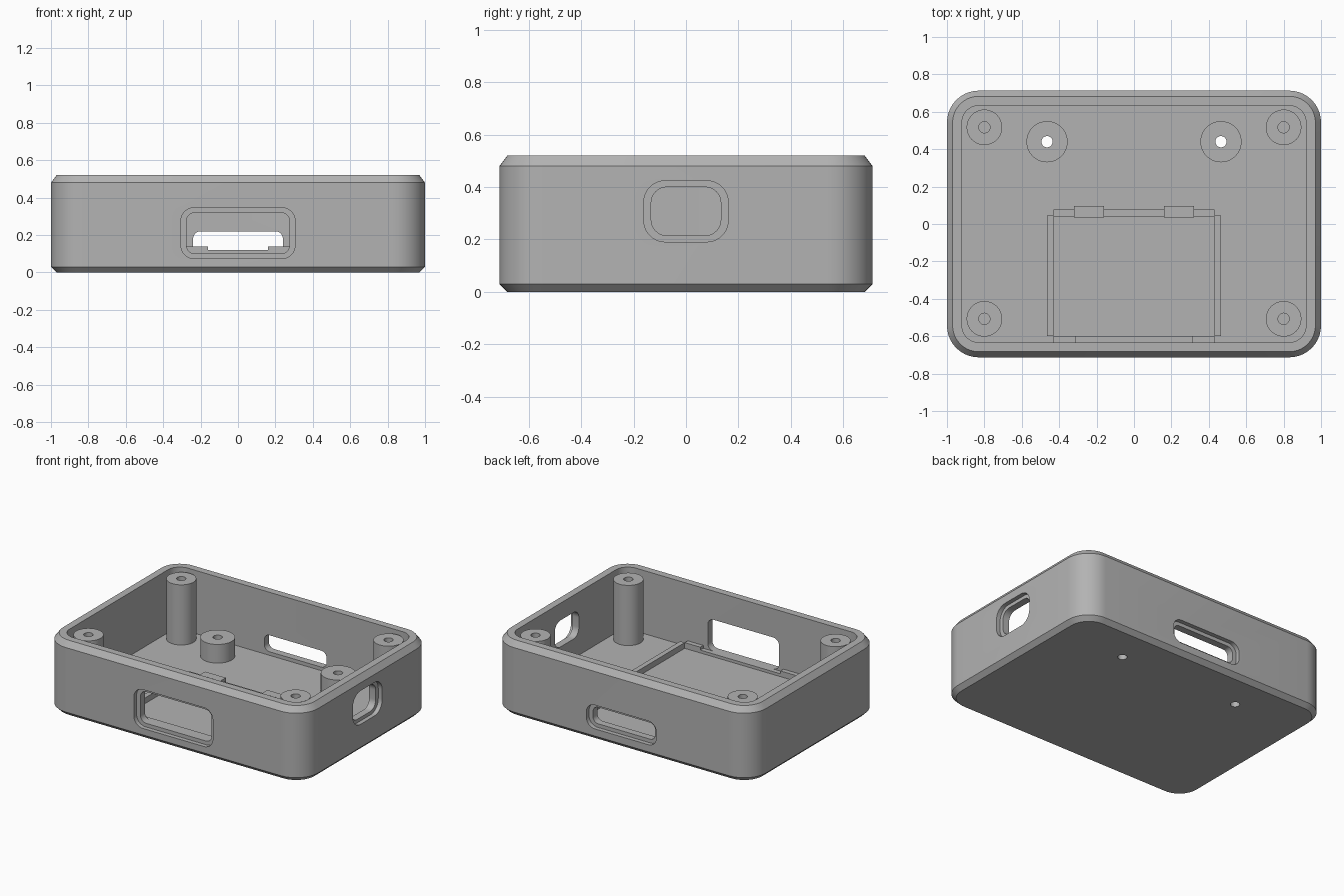
import bpy, bmesh
from math import sin, cos, pi, radians
from mathutils import Matrix, Vector

cube = bpy.data.objects.get("Cube")
if cube:
    bpy.data.objects.remove(cube, do_unlink=True)

grey = bpy.data.materials.new("plain grey")
grey.use_nodes = True
colour = (0.45, 0.45, 0.45, 1)
grey.diffuse_color = colour
grey.node_tree.nodes["Principled BSDF"].inputs["Base Color"].default_value = colour


def finish(name, bm):
    bmesh.ops.recalc_face_normals(bm, faces=bm.faces)
    mesh = bpy.data.meshes.new(name)
    bm.to_mesh(mesh)
    bm.free()
    mesh.materials.append(grey)
    ob = bpy.data.objects.new(name, mesh)
    bpy.context.collection.objects.link(ob)
    return ob


def activate(ob):
    bpy.ops.object.select_all(action='DESELECT')
    ob.select_set(True)
    bpy.context.view_layer.objects.active = ob


def smooth(ob):
    activate(ob)
    bpy.ops.object.shade_smooth_by_angle(angle=radians(25))


def rounded(hx, hy, r, z, steps=10):
    """Rounded rectangle outline at height z."""
    pts = []
    for k, (sx, sy) in enumerate([(1, 1), (-1, 1), (-1, -1), (1, -1)]):
        for i in range(steps + 1):
            a = (k + i / steps) * pi / 2
            pts.append(Vector((sx * (hx - r) + r * cos(a), sy * (hy - r) + r * sin(a), z)))
    return pts


def loft(name, rings, matrix=Matrix()):
    """Closed solid through a stack of matching outlines."""
    bm = bmesh.new()
    loops = [[bm.verts.new(matrix @ p) for p in ring] for ring in rings]
    n = len(loops[0])
    for a, b in zip(loops, loops[1:]):
        for i in range(n):
            j = (i + 1) % n
            bm.faces.new((a[i], a[j], b[j], b[i]))
    bm.faces.new(loops[0])
    bm.faces.new(loops[-1])
    return finish(name, bm)


def lathe(name, profile, x, y, cap=False, steps=40):
    """Turned part; with cap, the last profile ring is closed by a disc."""
    rings = [[Vector((x + r * cos(2 * pi * i / steps), y + r * sin(2 * pi * i / steps), z))
              for i in range(steps)] for r, z in profile]
    bm = bmesh.new()
    loops = [[bm.verts.new(p) for p in ring] for ring in rings]
    for a, b in zip(loops, loops[1:]):
        for i in range(steps):
            j = (i + 1) % steps
            bm.faces.new((a[i], a[j], b[j], b[i]))
    if cap:
        bm.faces.new(loops[-1])
    ob = finish(name, bm)
    smooth(ob)
    return ob


def block(name, x0, x1, y0, y1, z0, z1):
    bm = bmesh.new()
    size = Matrix.Diagonal((x1 - x0, y1 - y0, z1 - z0, 1))
    centre = Matrix.Translation(((x0 + x1) / 2, (y0 + y1) / 2, (z0 + z1) / 2))
    bmesh.ops.create_cube(bm, size=1, matrix=centre @ size)
    return finish(name, bm)


def cut(target, cutter):
    cutter.hide_render = True
    mod = target.modifiers.new("cut", 'BOOLEAN')
    mod.operation = 'DIFFERENCE'
    mod.solver = 'EXACT'
    mod.object = cutter
    activate(target)
    bpy.ops.object.modifier_apply(modifier=mod.name)
    bpy.data.objects.remove(cutter, do_unlink=True)


# Open tray with chamfered outer edges
FLOOR, TOP = 0.08, 0.52
shell = loft("case_shell", [
    rounded(0.97, 0.683, 0.14, 0),
    rounded(1.0, 0.713, 0.17, 0.03),
    rounded(1.0, 0.713, 0.17, 0.48),
    rounded(0.97, 0.683, 0.14, TOP),
    rounded(0.92, 0.633, 0.09, TOP),
    rounded(0.92, 0.633, 0.09, FLOOR)])


# Ports: a through hole with a shallow wider recess on the outside
def port(turn, wall, half, z0, z1, r):
    face = (Matrix.Rotation(turn, 4, 'Z') @ Matrix.Translation((0, -wall, (z0 + z1) / 2))
            @ Matrix.Rotation(pi / 2, 4, 'X'))
    h = (z1 - z0) / 2
    for grow, depth in ((0.03, 0.03), (0, 0.1)):
        g = grow if half > 0.2 else grow * 0.95
        rings = [rounded(half + g, h + g * 0.85, r + g * 0.8, z) for z in (-depth, 0.05)]
        cut(shell, loft("port_cutter", rings, face))


port(0, 0.713, 0.275, 0.10, 0.32, 0.045)
port(pi, 0.713, 0.24, 0.105, 0.22, 0.04)
port(pi / 2, 1.0, 0.133, 0.215, 0.40, 0.06)

# Short bosses with holes through the floor
for side, x in (("right", -0.465), ("left", 0.465)):
    drill = [[Vector((x + 0.03 * cos(pi * i / 20), 0.44 + 0.03 * sin(pi * i / 20), z))
              for i in range(40)] for z in (-0.05, 0.15)]
    cut(shell, loft("drill_cutter", drill))
    lathe(side + "_floor_boss",
          [(0.11, FLOOR), (0.11, 0.21), (0.03, 0.21), (0.03, FLOOR)], x, 0.44)
smooth(shell)

# Tall corner posts with blind screw holes
for side, x in (("right", -0.8), ("left", 0.8)):
    for end, y in (("front", -0.507), ("back", 0.517)):
        lathe(f"{end}_{side}_post",
              [(0.095, FLOOR), (0.095, 0.5), (0.03, 0.5), (0.03, 0.25)], x, y, cap=True)

# Board cradle: rails, stops and clips on the floor
RAIL = 0.12
block("back_rail", -0.43, 0.43, 0.04, 0.077, FLOOR, RAIL)
block("front_sill", -0.31, 0.31, -0.633, -0.6, FLOOR, 0.1)
for side, s in (("right", -1), ("left", 1)):
    def span(a, b):
        return sorted((s * a, s * b))
    block(side + "_rail", *span(0.43, 0.465), -0.6, 0.045, FLOOR, RAIL)
    block(side + "_front_stop", *span(0.31, 0.43), -0.633, -0.6, FLOOR, RAIL)
    block(side + "_clip", *span(0.16, 0.32), 0.035, 0.095, FLOOR, 0.14)
